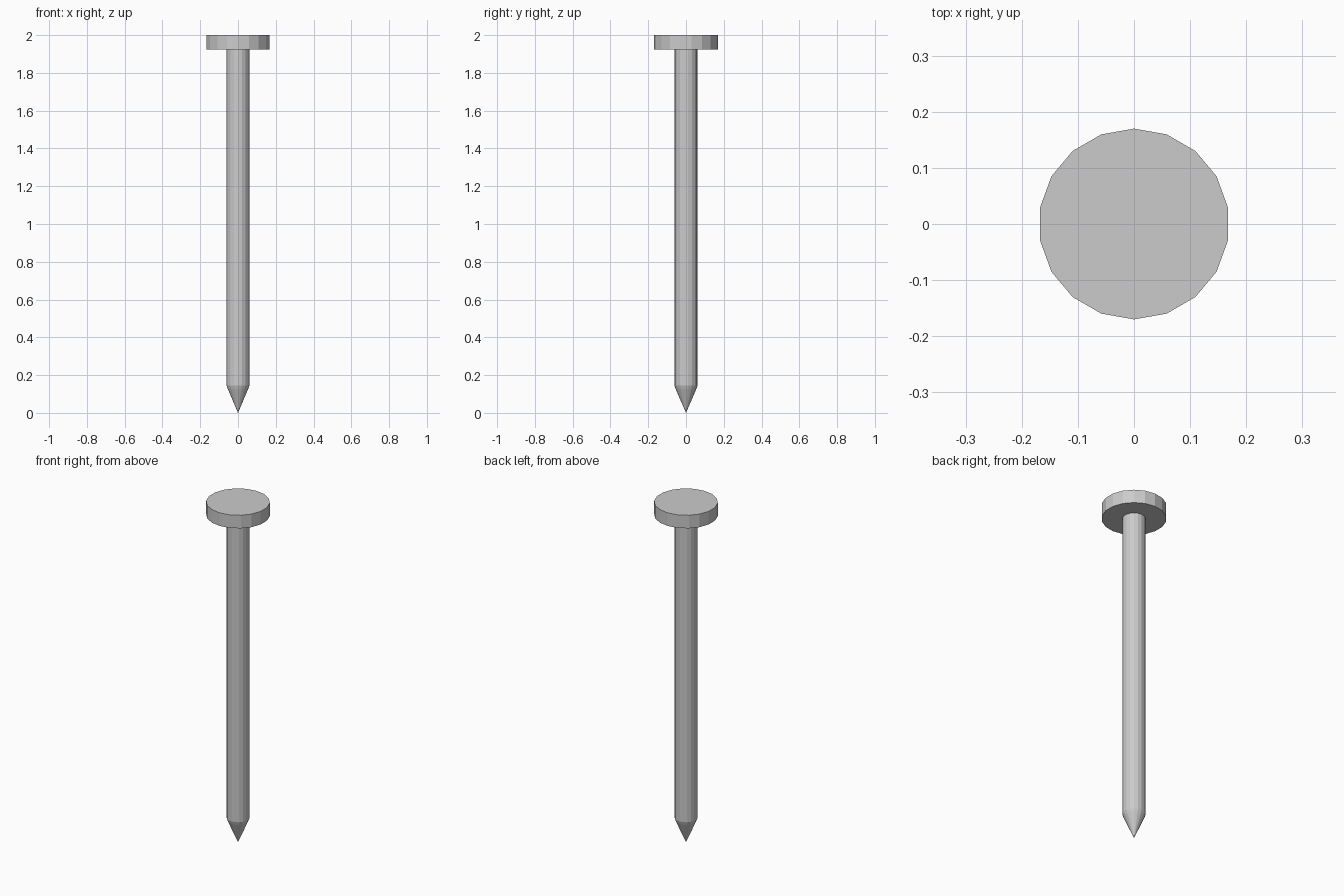
import bpy, bmesh, math

if "Cube" in bpy.data.objects:
    bpy.data.objects.remove(bpy.data.objects["Cube"])

SIDES = 18


def lathe(name, profile):
    """Revolve (radius, z) points around z; zero radius makes a point, ends are capped."""
    bm = bmesh.new()
    rings = []
    for r, z in profile:
        if r == 0:
            rings.append([bm.verts.new((0, 0, z))] * SIDES)
        else:
            angles = [math.pi / 2 + math.tau * i / SIDES for i in range(SIDES)]
            rings.append([bm.verts.new((r * math.cos(a), r * math.sin(a), z)) for a in angles])
    for low, high in zip(rings, rings[1:]):
        for i in range(SIDES):
            j = (i + 1) % SIDES
            corners = dict.fromkeys((low[i], low[j], high[j], high[i]))
            bm.faces.new(list(corners))
    for ring in (rings[0], rings[-1]):
        if len(set(ring)) == SIDES:
            bm.faces.new(ring)
    bmesh.ops.recalc_face_normals(bm, faces=bm.faces[:])
    mesh = bpy.data.meshes.new(name)
    bm.to_mesh(mesh)
    bm.free()
    obj = bpy.data.objects.new(name, mesh)
    bpy.context.collection.objects.link(obj)
    return obj


# shaft with a softened shoulder and pointed tip
lathe("nail_shaft", [(0, 0), (0.055, 0.127), (0.061, 0.145), (0.061, 1.925)])

# flat disc head
lathe("nail_head", [(0.17, 1.923), (0.17, 2.0)])
